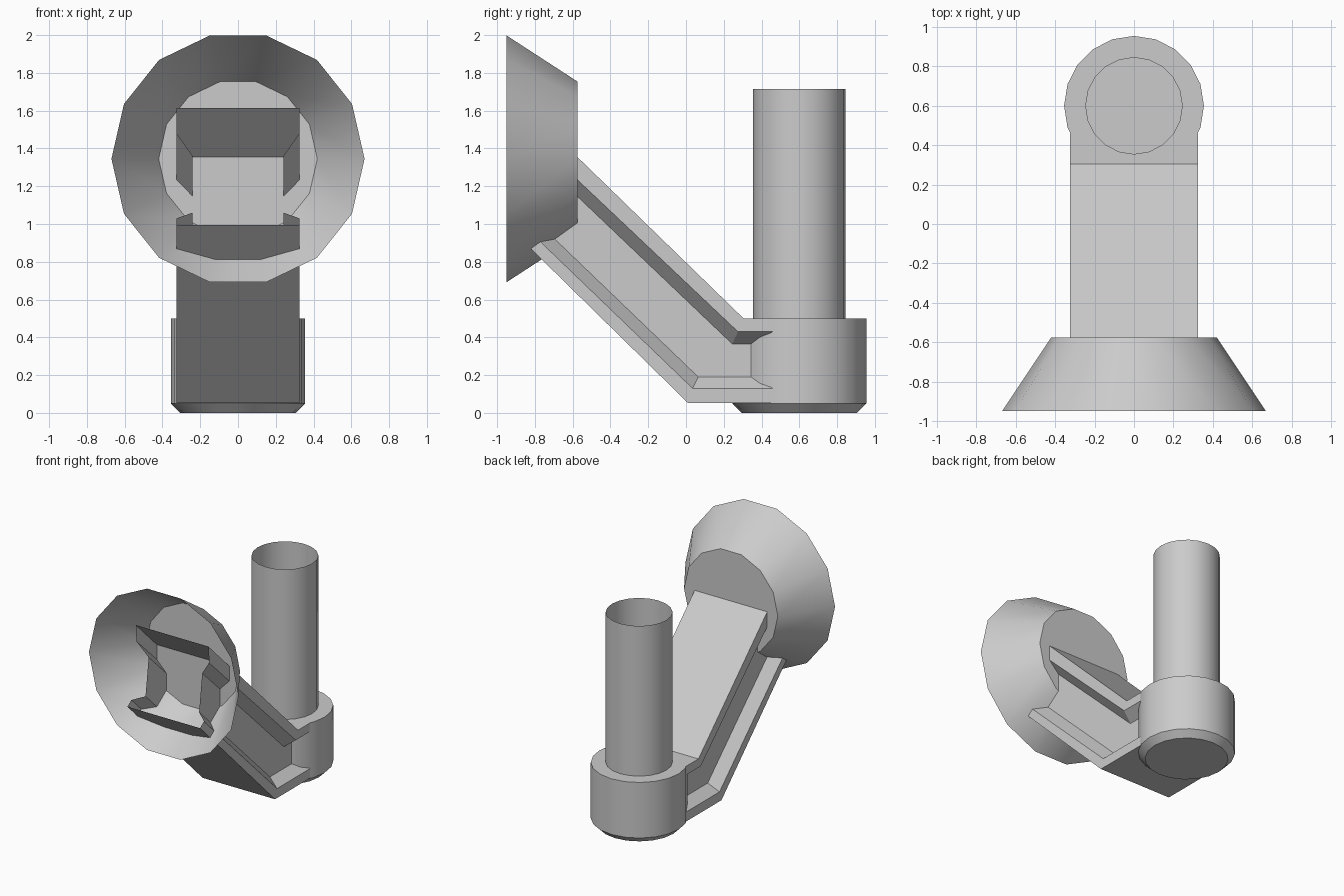
import bpy, bmesh
from math import cos, sin, pi, radians

if "Cube" in bpy.data.objects:
    bpy.data.objects.remove(bpy.data.objects["Cube"])


def loft(name, loops, smooth=False, cap_start=False, cap_end=False):
    """Skin a list of closed point loops into one mesh object."""
    bm = bmesh.new()
    rings = [[bm.verts.new(p) for p in loop] for loop in loops]
    for a, b in zip(rings, rings[1:]):
        n = len(a)
        for i in range(n):
            j = (i + 1) % n
            bm.faces.new((a[i], a[j], b[j], b[i]))
    if cap_start:
        bm.faces.new(rings[0][::-1])
    if cap_end:
        bm.faces.new(rings[-1])
    bmesh.ops.recalc_face_normals(bm, faces=bm.faces)
    mesh = bpy.data.meshes.new(name)
    bm.to_mesh(mesh)
    bm.free()
    obj = bpy.data.objects.new(name, mesh)
    bpy.context.collection.objects.link(obj)
    if smooth:
        bpy.ops.object.select_all(action='DESELECT')
        bpy.context.view_layer.objects.active = obj
        obj.select_set(True)
        bpy.ops.object.shade_smooth_by_angle(angle=radians(35))
    return obj


def circle_z(r, z, y=0.6, n=20):
    return [(r * cos(2 * pi * i / n), y + r * sin(2 * pi * i / n), z) for i in range(n)]


def circle_y(r, y, z=1.345, n=14):
    return [(r * cos(2 * pi * i / n), y, z - r * sin(2 * pi * i / n)) for i in range(n)]


# Chamfered base collar continuing up into an open-topped post
loft("base_and_post", [circle_z(0.305, 0), circle_z(0.355, 0.05), circle_z(0.355, 0.5),
                       circle_z(0.245, 0.5), circle_z(0.245, 1.715)],
     smooth=True, cap_start=True)

# Flared cup: closed at the back, open to the front
loft("flared_cup", [circle_y(0.42, -0.575), circle_y(0.67, -0.95)],
     smooth=True, cap_start=True)

# Bent arm: I-shaped section, given as (y, z) from bottom centre up to top centre
HALF_X = [0, 0.325, 0.325, 0.24, 0.24, 0.325, 0.325, 0]
at_base = [(0.32, 0.053), (0.46, 0.053), (0.46, 0.13), (0.35, 0.19),
           (0.35, 0.365), (0.46, 0.43), (0.46, 0.5), (0.32, 0.5)]
at_bend = [(0.01, 0.053), (0.01, 0.053), (0.035, 0.13), (0.065, 0.19),
           (0.245, 0.365), (0.275, 0.43), (0.305, 0.5), (0.305, 0.5)]
at_cup = [(-0.95, 0.995), (-0.95, 0.995), (-0.90, 1.03), (-0.84, 1.06),
          (-0.80, 1.36), (-0.835, 1.48), (-0.843, 1.615), (-0.843, 1.615)]


def section(half):
    right = [(x, y, z) for x, (y, z) in zip(HALF_X, half)]
    return right + [(-x, y, z) for x, y, z in right[-2:0:-1]]


loft("arm", [section(s) for s in (at_base, at_bend, at_cup)])
